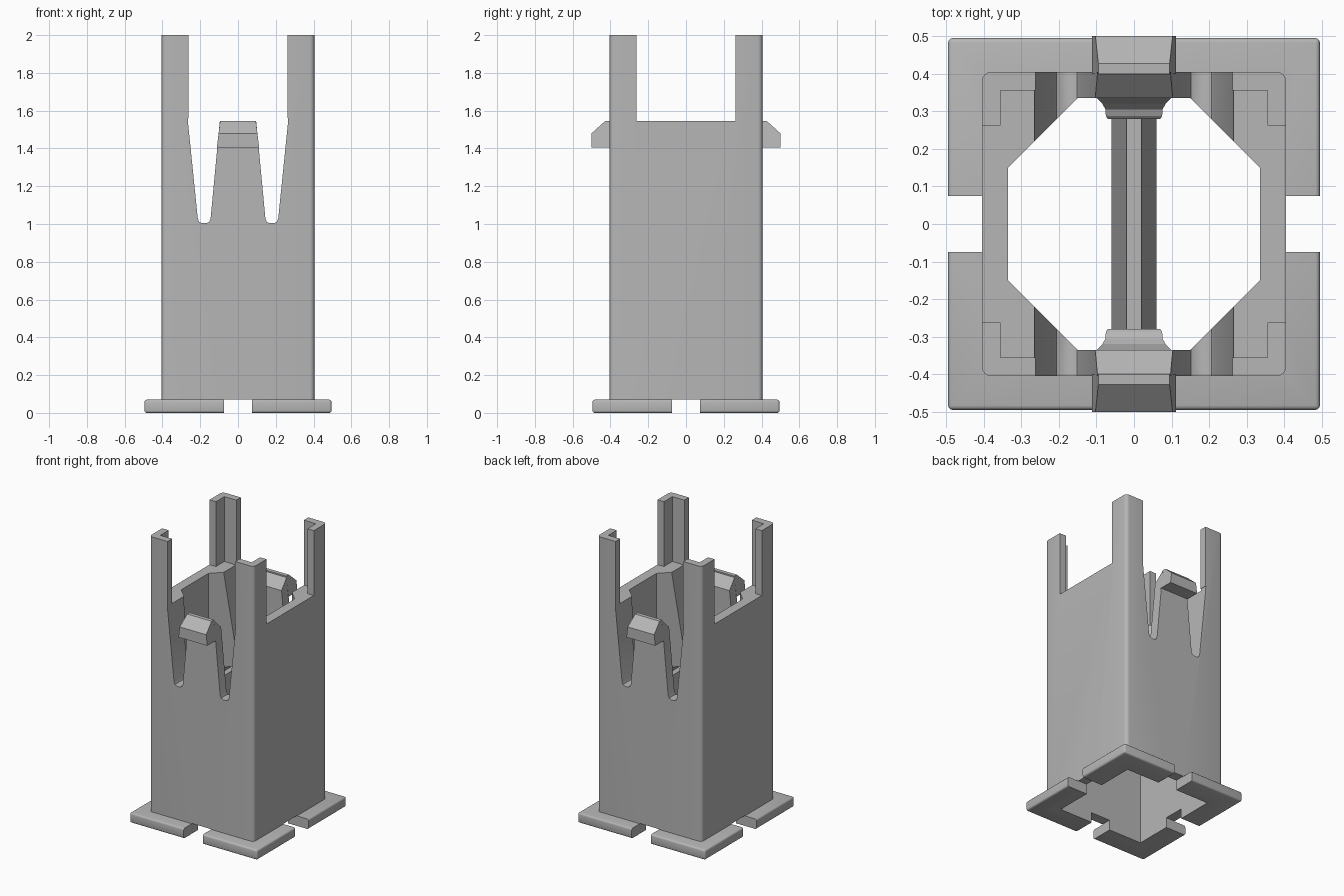
import bpy, bmesh, math

cube = bpy.data.objects.get("Cube")
if cube:
    bpy.data.objects.remove(cube, do_unlink=True)

grey = bpy.data.materials.new("plain_grey")
grey.use_nodes = True
COLOUR = (0.47, 0.47, 0.47, 1)
grey.diffuse_color = COLOUR
grey.node_tree.nodes["Principled BSDF"].inputs["Base Color"].default_value = COLOUR


def hull(name, points):
    """Convex solid around the points, with coplanar faces merged."""
    bm = bmesh.new()
    for p in points:
        bm.verts.new(p)
    bmesh.ops.convex_hull(bm, input=bm.verts[:])
    bmesh.ops.dissolve_limit(bm, angle_limit=0.002, verts=bm.verts[:], edges=bm.edges[:])
    bmesh.ops.recalc_face_normals(bm, faces=bm.faces[:])
    mesh = bpy.data.meshes.new(name)
    bm.to_mesh(mesh)
    bm.free()
    mesh.materials.append(grey)
    ob = bpy.data.objects.new(name, mesh)
    bpy.context.collection.objects.link(ob)
    return ob


def prism(name, outline, z0, z1):
    return hull(name, [(x, y, z) for x, y in outline for z in (z0, z1)])


def rect(x, y):
    return [(-x, -y), (x, -y), (x, y), (-x, y)]


def apply(ob, mod):
    bpy.context.view_layer.objects.active = ob
    bpy.ops.object.modifier_apply(modifier=mod.name)


def cut(ob, cutter):
    mod = ob.modifiers.new("cut", "BOOLEAN")
    mod.operation = "DIFFERENCE"
    mod.solver = "EXACT"
    mod.object = cutter
    apply(ob, mod)
    bpy.data.objects.remove(cutter, do_unlink=True)


def smooth(ob):
    bpy.ops.object.select_all(action="DESELECT")
    ob.select_set(True)
    bpy.context.view_layer.objects.active = ob
    bpy.ops.object.shade_smooth_by_angle(angle=math.radians(35))


OUT, IN, POST, GAP, SHOULDER = 0.405, 0.335, 0.355, 0.262, 1.545
R = 0.025

# Square tower with rounded vertical edges
outline = []
for k in range(4):
    for i in range(5):
        a = (k + i / 4) * math.pi / 2
        sx = 1 if k in (0, 3) else -1
        sy = 1 if k in (0, 1) else -1
        outline.append((sx * (OUT - R) + R * math.cos(a), sy * (OUT - R) + R * math.sin(a)))
tower = prism("tower", outline, 0, 2)

# Octagonal bore above, square cavity below, joined by sloped gussets
octagon = [p for s in (-1, 1) for t in (-1, 1)
           for p in ((s * IN, t * 0.15), (s * 0.15, t * IN))]
cut(tower, prism("bore", octagon, 0.5, 2.1))
cut(tower, hull("cavity", [(x, y, z) for x, y in rect(IN, IN) for z in (-0.1, 0.7)]
                + [(x, y, 0.88) for x, y in octagon]))

# Corner posts: thin L sections left standing above the shoulder
cut(tower, prism("post_recess", rect(POST, POST), SHOULDER, 2.1))
cut(tower, prism("opening_y", rect(GAP, 0.6), SHOULDER, 2.1))
cut(tower, prism("opening_x", rect(0.6, GAP), SHOULDER, 2.1))

# Tapered slots beside the spring tongues
slot = [(0.095, 1.56), (0.265, 1.56), (0.264, 1.53), (0.213, 1.03), (0.206, 1.012),
        (0.19, 1.004), (0.168, 1.004), (0.152, 1.012), (0.145, 1.03)]
for s in (-1, 1):
    cut(tower, hull("slot", [(s * x, y, z) for x, z in slot for y in (-0.6, 0.6)]))

# Sloped inner tips of the tongues
for s in (-1, 1):
    tip = [(0.3, 1.47), (IN - 0.001, 1.47), (0.41, 1.546), (0.41, 1.6), (0.3, 1.6)]
    cut(tower, hull("tip_cutter", [(x, s * y, z) for y, z in tip for x in (-0.13, 0.13)]))

# Foot flange with softened outer edges
flange = prism("foot_flange", rect(0.495, 0.495), 0, 0.07)
bevel = flange.modifiers.new("bevel", "BEVEL")
bevel.width = 0.012
bevel.segments = 3
bevel.limit_method = "ANGLE"
apply(flange, bevel)
cut(flange, prism("flange_hole", rect(IN, IN), -0.1, 0.2))

# Notches through the flange and wall in the middle of each side
for ob in (flange, tower):
    cut(ob, prism("notch", rect(0.075, 0.7), -0.1, 0.072))
    cut(ob, prism("notch", rect(0.7, 0.075), -0.1, 0.072))
    smooth(ob)

# Hooks and the braces behind them, mirrored front and back
hook = [(0.40, 1.545), (0.428, 1.545), (0.50, 1.48), (0.50, 1.405), (0.40, 1.405)]
brace = [(0.28, 0.07, 1.08), (0.288, 0.075, 1.088), (0.305, 0.076, 1.095),
         (0.32, 0.084, 1.115), (0.336, 0.1, 1.16)]
for s, side in ((-1, "front"), (1, "back")):
    hull(side + "_hook", [(t * (0.095 + (1.545 - z) * 0.12), s * y, z)
                          for y, z in hook for t in (-1, 1)])
    for i, (a, b) in enumerate(zip(brace, brace[1:])):
        hull(f"{side}_brace_{i + 1}", [(t * w, s * y, z) for y, w, top in (a, b)
                                       for z in (0.75, top) for t in (-1, 1)])

# Tapered cross bar between the braces
hull("cross_bar", [(t * w, y, z) for w, z in ((0.06, 0.75), (0.02, 1.05))
                   for t in (-1, 1) for y in (-0.285, 0.285)])
